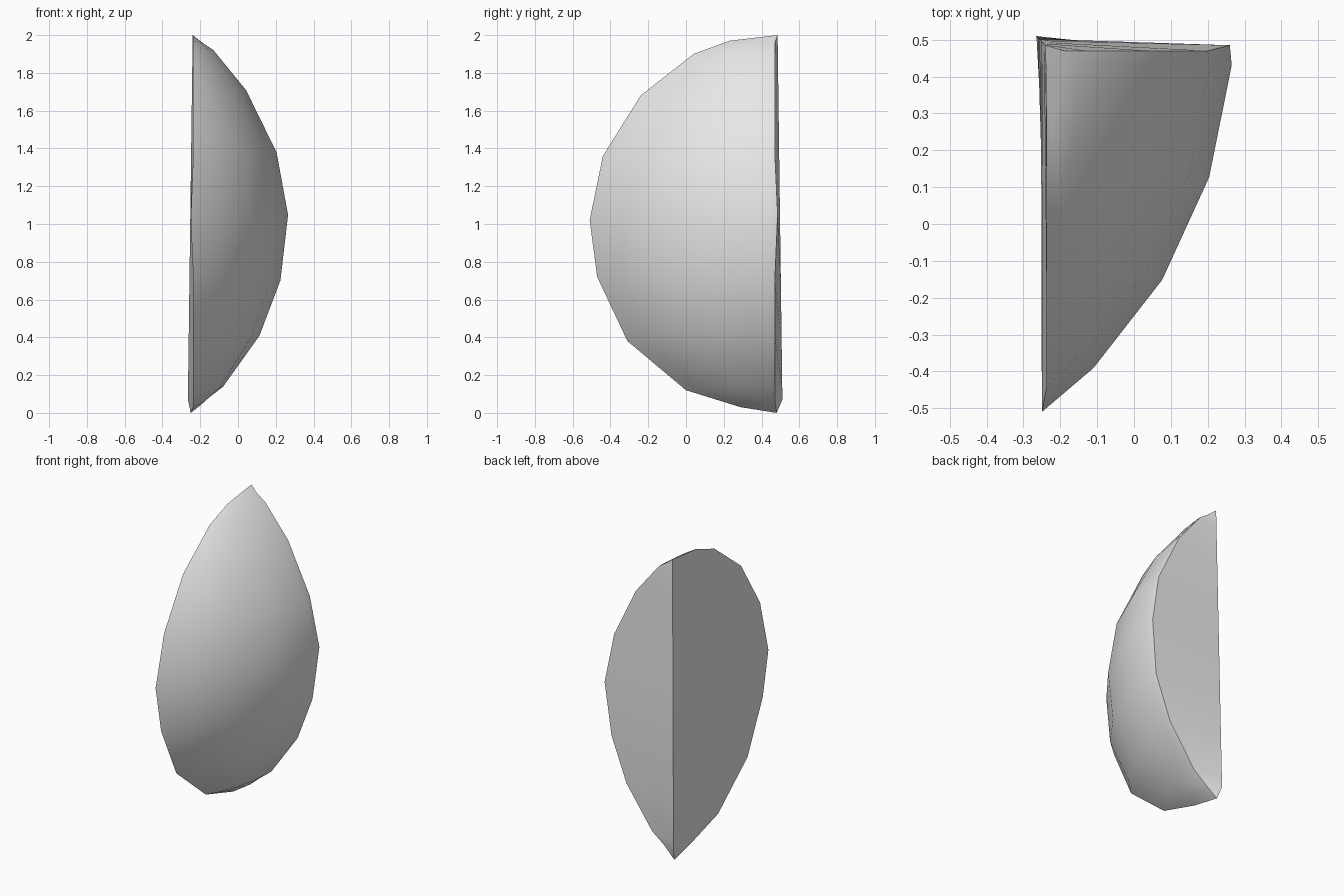
import bpy, bmesh, math

cube = bpy.data.objects.get("Cube")
if cube:
    bpy.data.objects.remove(cube, do_unlink=True)

grey = bpy.data.materials.new("plain grey")
grey.use_nodes = True
colour = (0.8, 0.8, 0.8, 1)
grey.diffuse_color = colour
grey.node_tree.nodes["Principled BSDF"].inputs["Base Color"].default_value = colour

# Rims of the two flat cut faces, listed from top to bottom
side_rim = [(0.23, 1.97), (0.04, 1.90), (-0.24, 1.68), (-0.44, 1.36), (-0.51, 1.02),
            (-0.47, 0.72), (-0.31, 0.38), (0.0, 0.12), (0.29, 0.03)]      # y, z
back_rim = [(-0.19, 1.96), (-0.13, 1.92), (0.04, 1.71), (0.20, 1.38), (0.26, 1.05),
            (0.22, 0.70), (0.11, 0.41), (-0.08, 0.14), (-0.17, 0.07)]     # x, z
# Rounded skin section, as fractions of the back and side widths
section = [(0, 1), (0.275, 0.88), (0.64, 0.64), (0.89, 0.36), (1.01, 0.055), (1, 0)]

bm = bmesh.new()
top = bm.verts.new((-0.24, 0.485, 2))
bottom = bm.verts.new((-0.25, 0.48, 0))
rows = []
for (y, zs), (x, zb) in zip(side_rim, back_rim):
    middle = abs(zs - 1) < 0.1
    x0 = -0.25 if middle else -0.237
    y0 = 0.485 if middle else 0.47
    row = []
    for u, v in section:
        t = u / (u + v)
        row.append(bm.verts.new((x0 + u * (x - x0), y0 - v * (y0 - y), zs + t * (zb - zs))))
    # straight spine where the two cut faces meet
    z = max((zs + zb) / 2, 0.1 - 0.03 * (zs < 0.1))
    k = (2 - z) / 1.9
    row.append(bm.verts.new((-0.24 - 0.025 * k, 0.485 + 0.025 * k, z)))
    rows.append(row)

# Skin and cut faces as one closed loop of quads, capped at both tips
n = len(rows[0])
for i in range(n):
    j = (i + 1) % n
    bm.faces.new((top, rows[0][i], rows[0][j]))
    bm.faces.new((bottom, rows[-1][j], rows[-1][i]))
    for a, b in zip(rows, rows[1:]):
        bm.faces.new((a[i], b[i], b[j], a[j]))
bmesh.ops.recalc_face_normals(bm, faces=bm.faces)

mesh = bpy.data.meshes.new("wedge")
bm.to_mesh(mesh)
bm.free()
wedge = bpy.data.objects.new("wedge", mesh)
bpy.context.collection.objects.link(wedge)
mesh.materials.append(grey)
bpy.ops.object.select_all(action='DESELECT')
wedge.select_set(True)
bpy.context.view_layer.objects.active = wedge
bpy.ops.object.shade_smooth_by_angle(angle=math.radians(45))
